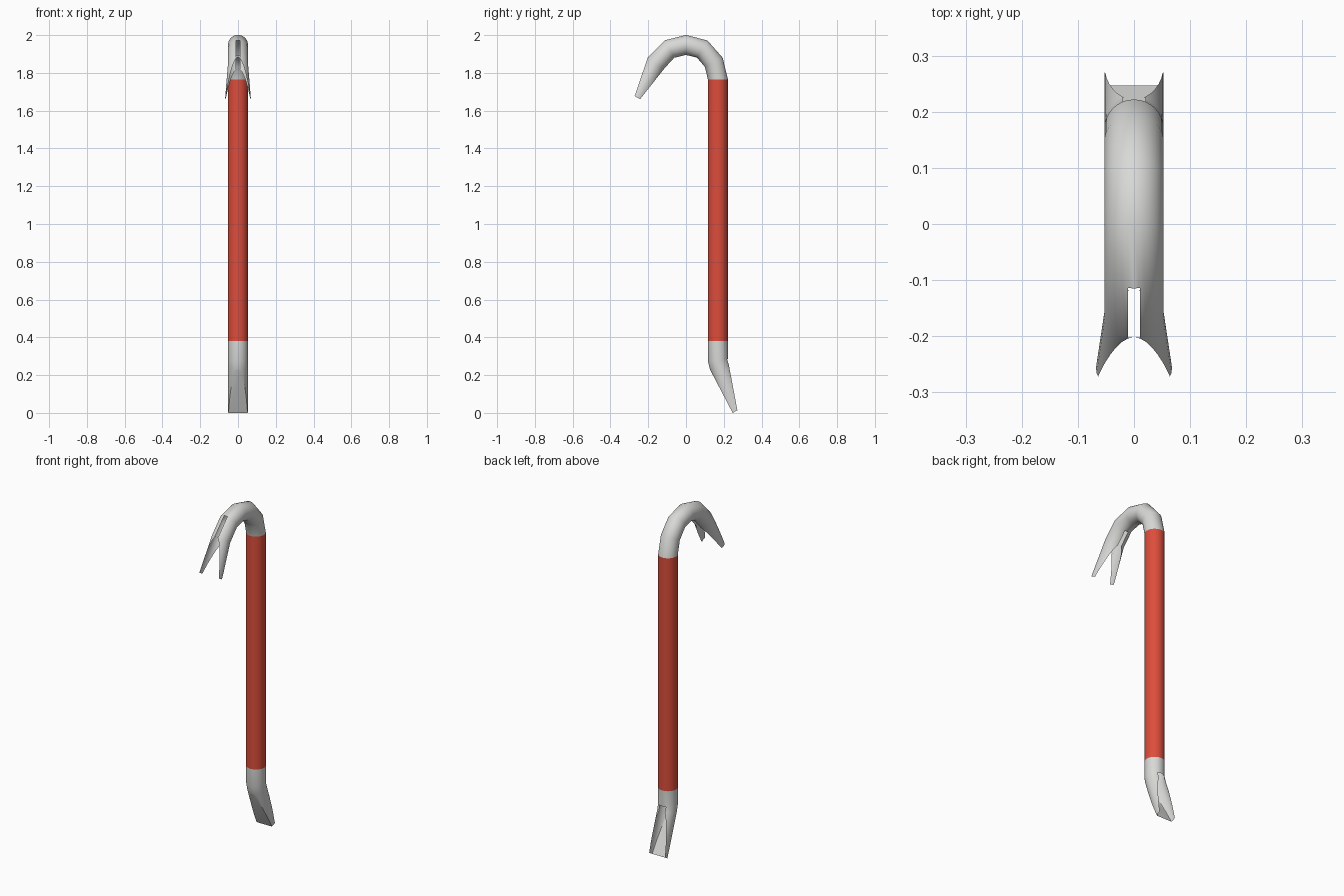
import bpy, bmesh, math
from mathutils import Vector

if "Cube" in bpy.data.objects:
    bpy.data.objects.remove(bpy.data.objects["Cube"])

R = 0.053      # bar radius
SIDES = 32
SHAFT_Y = 0.169


def material(name, rgb):
    m = bpy.data.materials.new(name)
    m.diffuse_color = (*rgb, 1)
    m.use_nodes = True
    m.node_tree.nodes["Principled BSDF"].inputs["Base Color"].default_value = m.diffuse_color
    return m


steel = material("bare steel", (0.69, 0.69, 0.68))
red = material("red paint", (0.72, 0.075, 0.045))


def finish(name, bm, mat):
    bmesh.ops.recalc_face_normals(bm, faces=bm.faces)
    me = bpy.data.meshes.new(name)
    bm.to_mesh(me)
    bm.free()
    me.materials.append(mat)
    ob = bpy.data.objects.new(name, me)
    bpy.context.collection.objects.link(ob)
    return ob


def smooth(ob):
    bpy.ops.object.select_all(action='DESELECT')
    ob.select_set(True)
    bpy.context.view_layer.objects.active = ob
    bpy.ops.object.shade_smooth_by_angle(angle=math.radians(38))


def loft(path, end_width=R):
    """Round bar along (y, z) points; returns bmesh and faces of the last span."""
    bm = bmesh.new()
    pts = [Vector((0, y, z)) for y, z in path]
    rings = []
    for i, p in enumerate(pts):
        a = (p - pts[i - 1]).normalized() if i else Vector((0, 0, 0))
        b = (pts[i + 1] - p).normalized() if i < len(pts) - 1 else Vector((0, 0, 0))
        t = (a + b).normalized()
        if i == 0:      # square to the upright shaft
            t = Vector((0, 0, math.copysign(1, b.z)))
        n = Vector((0, -t.z, t.y))
        w = end_width if i == len(pts) - 1 else R
        ring = []
        for k in range(SIDES):
            ang = 2 * math.pi * k / SIDES
            ring.append(bm.verts.new(p + Vector((w * math.cos(ang), 0, 0)) + n * R * math.sin(ang)))
        rings.append(ring)
    last = []
    for r0, r1 in zip(rings, rings[1:]):
        last = [bm.faces.new((r0[k], r0[(k + 1) % SIDES], r1[(k + 1) % SIDES], r1[k]))
                for k in range(SIDES)]
    bm.faces.new(rings[0][::-1])
    last.append(bm.faces.new(rings[-1]))
    return bm, last


def slice_tip(bm, faces, p, q, inside):
    """Cut the last span flat along the line p-q, keeping the side of inside."""
    p, q, c = (Vector((0, *v)) for v in (p, q, inside))
    d = (q - p).normalized()
    n = Vector((0, -d.z, d.y))
    if n.dot(c - p) > 0:
        n = -n
    geom = set(faces)
    for f in faces:
        geom.update(f.verts)
        geom.update(f.edges)
    res = bmesh.ops.bisect_plane(bm, geom=list(geom), plane_co=p, plane_no=n,
                                 dist=1e-5, clear_outer=True)
    cut = [e for e in res['geom_cut'] if isinstance(e, bmesh.types.BMEdge)]
    new = bmesh.ops.holes_fill(bm, edges=cut, sides=0)['faces']
    return [f for f in res['geom'] if isinstance(f, bmesh.types.BMFace) and f.is_valid] + new


def wedge(bm, last, outer, inner, centre):
    # two tapering flats, then the square end
    last = slice_tip(bm, last, outer[0], outer[1], centre)
    last = slice_tip(bm, last, inner[0], inner[1], centre)
    slice_tip(bm, last, outer[1], inner[1], centre)


# Painted shaft
bm, _ = loft([(SHAFT_Y, 0.38), (SHAFT_Y, 1.765)])
smooth(finish("painted_shaft", bm, red))

# Bent chisel foot
bm, last = loft([(SHAFT_Y, 0.38), (SHAFT_Y, 0.28), (0.178, 0.245), (0.27, -0.012)])
wedge(bm, last, ((0.226, 0.258), (0.272, 0.014)), ((0.129, 0.226), (0.247, 0.0)), (0.22, 0.13))
smooth(finish("chisel_foot", bm, steel))

# Hook with flared claw
bm, last = loft([(SHAFT_Y, 1.765), (0.147, 1.856), (0.086, 1.926), (0, 1.948),
                 (-0.088, 1.926), (-0.16, 1.85), (-0.271, 1.642)], 0.07)
wedge(bm, last, ((-0.205, 1.874), (-0.272, 1.677)), ((-0.118, 1.819), (-0.243, 1.661)),
      (-0.2, 1.77))
hook = finish("claw_hook", bm, steel)

# V notch of the claw
d = Vector((0, -0.098, -0.183)).normalized()
n = Vector((0, -d.z, d.y))
tip = Vector((0, -0.258, 1.669))
bm = bmesh.new()
tri = []
for s in (-0.15, 0.15):
    apex = tip - d * 0.15
    end = tip + d * 0.05
    tri.append([bm.verts.new(v + n * s) for v in
                (apex, end + Vector((0.0225, 0, 0)), end - Vector((0.0225, 0, 0)))])
for k in range(3):
    j = (k + 1) % 3
    bm.faces.new((tri[0][k], tri[0][j], tri[1][j], tri[1][k]))
bm.faces.new(tri[0])
bm.faces.new(tri[1])
cutter = finish("notch_cutter", bm, steel)
cutter.hide_render = True
mod = hook.modifiers.new("notch", 'BOOLEAN')
mod.operation = 'DIFFERENCE'
mod.solver = 'EXACT'
mod.object = cutter
bpy.context.view_layer.objects.active = hook
bpy.ops.object.modifier_apply(modifier=mod.name)
bpy.data.objects.remove(cutter)
smooth(hook)
